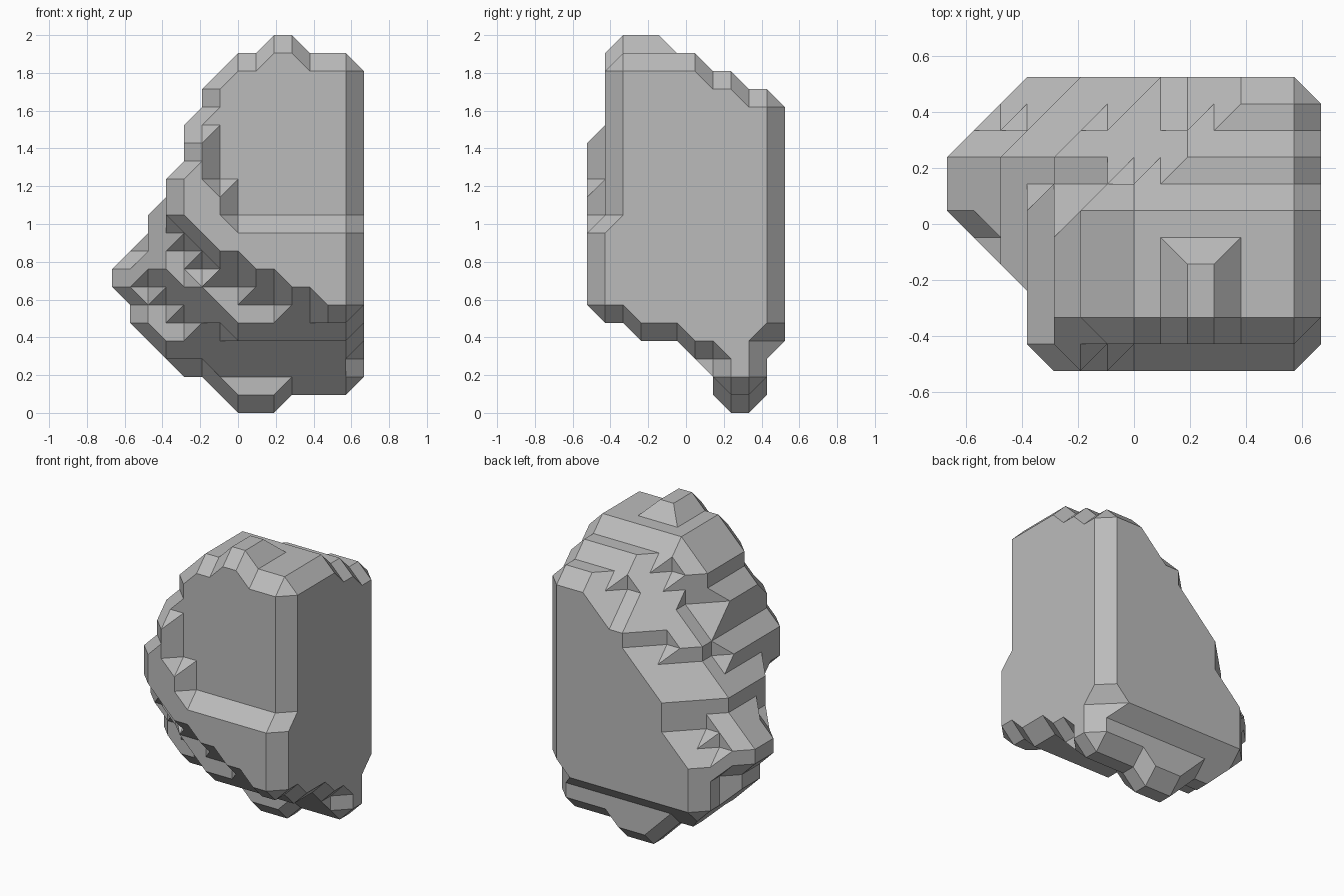
import bpy
import bmesh
from functools import lru_cache
from itertools import combinations, product
from math import atan2
from mathutils import Vector

cube = bpy.data.objects.get("Cube")
if cube:
    bpy.data.objects.remove(cube, do_unlink=True)

UNIT = 2 / 21      # size of one lattice step
SIDE = 6           # flat right-hand side shared by most rows

stone = bpy.data.materials.new("grey_stone")
stone.use_nodes = True
colour = (0.5, 0.5, 0.5, 1)
stone.diffuse_color = colour
stone.node_tree.nodes["Principled BSDF"].inputs["Base Color"].default_value = colour

solid = set()      # lattice points inside the rock
STEPS = [(0, 0, 0), (1, 0, 0), (-1, 0, 0), (0, 1, 0), (0, -1, 0), (0, 0, 1), (0, 0, -1)]


def slab(depths, base, lefts, rights=None):
    """Rows stacked up from height base, grown one step to bevel the rim."""
    rights = rights or {}
    for z, left in enumerate(lefts, base):
        right = rights.get(z, SIDE)
        for x, y, (i, j, k) in product(range(left, right + 1), depths, STEPS):
            solid.add((x + i, y + j, z + k))


@lru_cache(maxsize=None)
def hull_faces(corners):
    """Polygons of the convex hull of some corners of a lattice cell."""
    points = [Vector(c) for c in corners]
    faces = {}
    for a, b, c in combinations(points, 3):
        normal = (b - a).cross(c - a)
        sides = [normal.dot(p - a) for p in points]
        if max(sides) > 0.01:
            normal, sides = -normal, [-s for s in sides]
        if max(sides) > 0.01 or min(sides) > -0.01:
            continue
        flat = [p for p, s in zip(points, sides) if s > -0.01]
        centre = sum(flat, Vector()) / len(flat)
        u = (flat[0] - centre).normalized()
        v = normal.normalized().cross(u)
        flat.sort(key=lambda p: atan2((p - centre).dot(v), (p - centre).dot(u)))
        ring = tuple(tuple(round(n) for n in p) for p in flat)
        faces[frozenset(ring)] = ring
    return list(faces.values())


def build_rock(name):
    """Fill each lattice cell and keep only the faces no two cells share."""
    cells = {tuple(n - d for n, d in zip(p, off))
             for p in solid for off in product((0, 1), repeat=3)}
    skin = {}
    for x, y, z in sorted(cells):
        corners = tuple(o for o in product((0, 1), repeat=3)
                        if (x + o[0], y + o[1], z + o[2]) in solid)
        for face in hull_faces(corners):
            ring = [(x + i, y + j, z + k) for i, j, k in face]
            key = frozenset(ring)
            if skin.pop(key, None) is None:
                skin[key] = ring
    bm = bmesh.new()
    verts = {}
    for ring in skin.values():
        for p in ring:
            if p not in verts:
                x, y, z = p
                verts[p] = bm.verts.new(Vector((x, y - 5.5, z)) * UNIT)
        bm.faces.new([verts[p] for p in ring])
    bmesh.ops.dissolve_limit(bm, angle_limit=0.01, verts=bm.verts, edges=bm.edges)
    mesh = bpy.data.meshes.new(name)
    bm.to_mesh(mesh)
    bm.free()
    mesh.materials.append(stone)
    bpy.context.collection.objects.link(bpy.data.objects.new(name, mesh))


# Left outlines shared by neighbouring slabs
crown = [-2, -2, -2, -1, -1, 0]
belly = [5, 3, 1, -1, -2, -3, -3, -3]
bulge = [-5, -5, -6, -6, -5, -4, -4, -3]
shoulder = bulge + [-2, -2, -1, 0, 1, 2]
back_slope = [-4, -4, -4, -4, -3, -2, -2, -2, -1, 0, 1, 1, 3, 4]
foot = [0, -1, -3]

# Front belly with its raised left rim, the face behind it and the top knob
slab([1], 6, belly + [-2, -2], {11: -1, 12: -1, 13: -2, 14: -2, 15: -2})
slab([2], 6, belly + crown)
slab([2, 3, 4], 20, [2], {20: 3})

# Middle of the rock, stepping down and out to the left
slab([3], 5, [0, -1, -2, 1, -1, -2, -3, -3, -3] + crown)
slab([4, 5], 5, [0, -2, -3, -4, -4, -4, -4, -3, -3] + crown)
slab([6], 4, [-4] + bulge + [-3, -2, -2, -1, -1, -1, 0])

# Rear layers with their long diagonal edge and the foot below
slab([7], 4, [-4] + shoulder)
slab([8], 1, foot + [-4] + shoulder, {1: 2})
slab([9], 1, foot + back_slope, {1: 2})
slab([10], 4, back_slope, {4: 5})

build_rock("rock")
